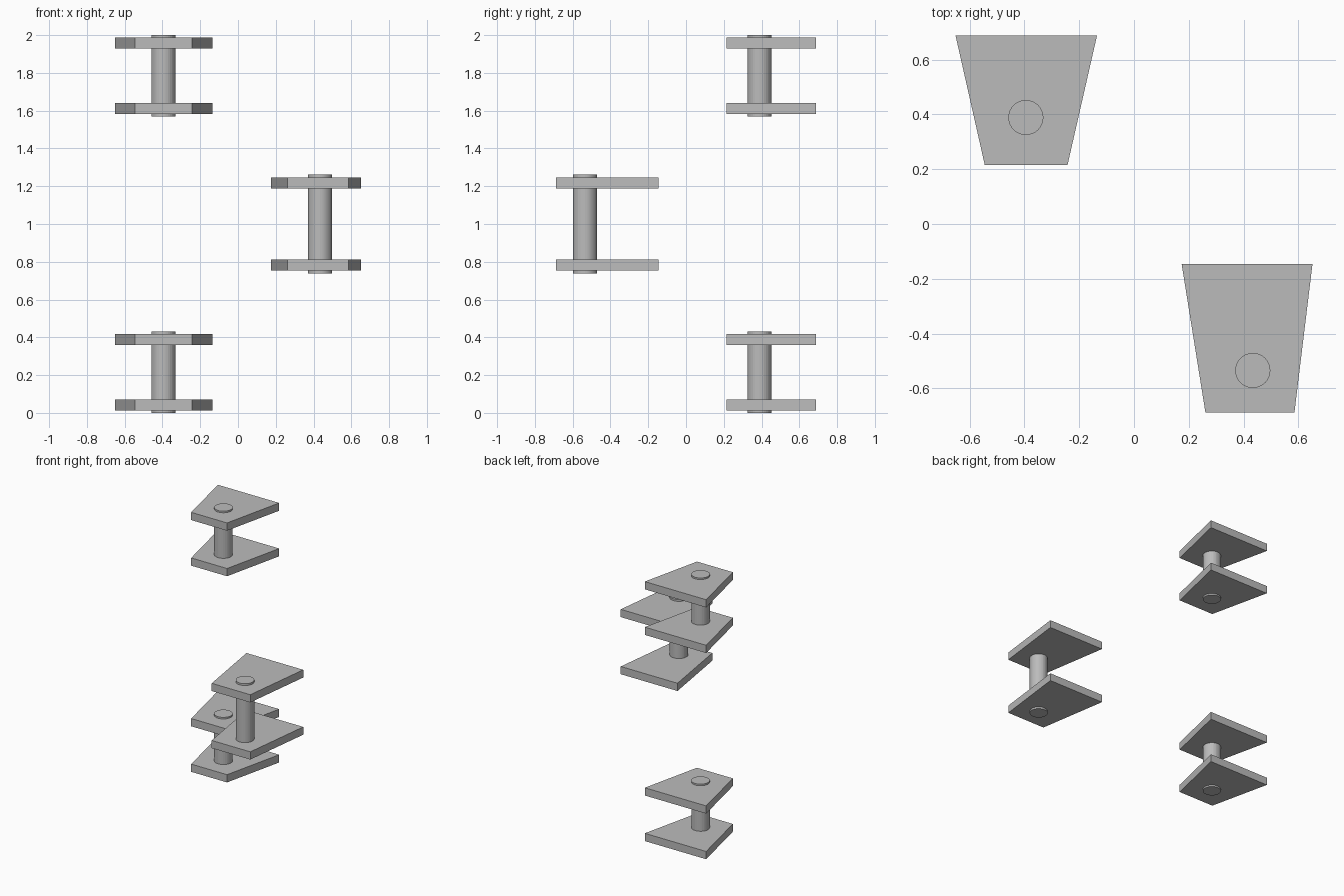
import bpy, bmesh
from mathutils import Matrix

if "Cube" in bpy.data.objects:
    bpy.data.objects.remove(bpy.data.objects["Cube"])

grey = bpy.data.materials.new("plain grey")
grey.diffuse_color = (0.5, 0.5, 0.5, 1)
grey.use_nodes = True
grey.node_tree.nodes["Principled BSDF"].inputs["Base Color"].default_value = grey.diffuse_color


def finish(name, bm):
    bmesh.ops.recalc_face_normals(bm, faces=bm.faces)
    me = bpy.data.meshes.new(name)
    bm.to_mesh(me)
    bm.free()
    me.materials.append(grey)
    ob = bpy.data.objects.new(name, me)
    bpy.context.collection.objects.link(ob)
    return ob


def plate(name, outline, z0, z1):
    bm = bmesh.new()
    face = bm.faces.new([bm.verts.new((x, y, z0)) for x, y in outline])
    top = bmesh.ops.extrude_face_region(bm, geom=[face])["geom"]
    bmesh.ops.translate(bm, vec=(0, 0, z1 - z0),
                        verts=[g for g in top if isinstance(g, bmesh.types.BMVert)])
    return finish(name, bm)


def pin(name, x, y, z0, z1, r=0.064):
    bm = bmesh.new()
    bmesh.ops.create_cone(bm, cap_ends=True, segments=32, radius1=r, radius2=r,
                          depth=z1 - z0,
                          matrix=Matrix.Translation((x, y, (z0 + z1) / 2)))
    return finish(name, bm)


def spool(name, outline, centre, zc, pin_half, inner, outer):
    # two plates held apart by one round pin that pokes through both
    plate(name + "_lower_plate", outline, zc - outer, zc - inner)
    plate(name + "_upper_plate", outline, zc + inner, zc + outer)
    pin(name + "_pin", *centre, zc - pin_half, zc + pin_half)


back_outline = [(-0.652, 0.689), (-0.545, 0.215), (-0.243, 0.215), (-0.135, 0.689)]
front_outline = [(0.174, -0.146), (0.261, -0.689), (0.586, -0.689), (0.652, -0.146)]

# back spools, bottom and top
for name, zc in (("bottom", 0.215), ("top", 1.785)):
    spool(name, back_outline, (-0.395, 0.389), zc, 0.215, 0.144, 0.203)

# front spool, midway up
spool("middle", front_outline, (0.434, -0.535), 1.0, 0.261, 0.188, 0.247)
